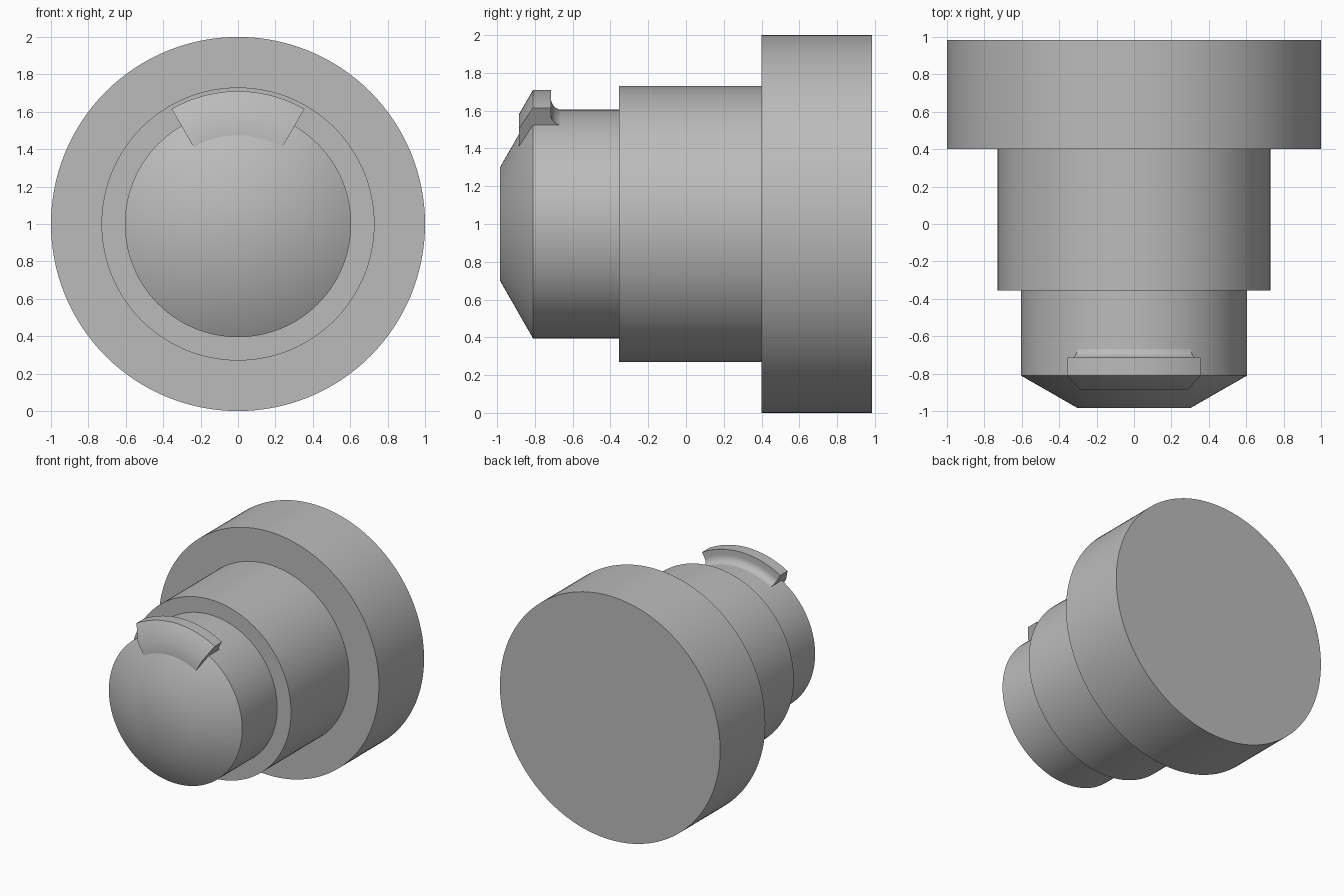
import bpy, bmesh, math
from mathutils import Matrix, Vector

if "Cube" in bpy.data.objects:
    bpy.data.objects.remove(bpy.data.objects["Cube"], do_unlink=True)

GREY = (0.5, 0.5, 0.5, 1.0)
grey = bpy.data.materials.new("plain_grey")
grey.use_nodes = True
grey.diffuse_color = GREY
grey.node_tree.nodes["Principled BSDF"].inputs["Base Color"].default_value = GREY

AXIS = Vector((0, 0, 1))  # turning axis runs along y at this height


def turned(name, profile, start, sweep, steps, closed):
    """Sweep a (radius, y) profile about the axis; angles run from straight up."""
    bm = bmesh.new()
    full = abs(sweep - 2 * math.pi) < 1e-6
    rings = []
    for i in range(steps if full else steps + 1):
        turn = Matrix.Rotation(start + sweep * i / steps, 3, 'Y')
        rings.append([bm.verts.new(AXIS + turn @ Vector((0, y, r))) for r, y in profile])
    n = len(profile)
    pairs = list(zip(rings, rings[1:]))
    if full:
        pairs.append((rings[-1], rings[0]))
    for a, b in pairs:
        for j in range(n if closed else n - 1):
            k = (j + 1) % n
            bm.faces.new((a[j], a[k], b[k], b[j]))
    # flat ends
    if closed:
        bm.faces.new(rings[0])
        bm.faces.new(rings[-1])
    else:
        bm.faces.new([ring[0] for ring in rings])
        bm.faces.new([ring[-1] for ring in rings])
    bmesh.ops.recalc_face_normals(bm, faces=bm.faces[:])
    mesh = bpy.data.meshes.new(name)
    bm.to_mesh(mesh)
    bm.free()
    mesh.materials.append(grey)
    obj = bpy.data.objects.new(name, mesh)
    bpy.context.collection.objects.link(obj)
    bpy.ops.object.select_all(action='DESELECT')
    obj.select_set(True)
    bpy.context.view_layer.objects.active = obj
    bpy.ops.object.shade_smooth_by_angle(angle=math.radians(35))
    return obj


# Stepped body: chamfered nose, neck, collar and wide flange
body = [(0.30, -0.985), (0.605, -0.81), (0.605, -0.355), (0.73, -0.355),
        (0.73, 0.40), (1.0, 0.40), (1.0, 0.985)]
turned("stepped_body", body, 0, 2 * math.pi, 128, False)

# Locating key on top of the nose, with a rounded fillet behind it
fillet = []
for i in range(9):
    a = math.pi / 2 * i / 8
    fillet.append((0.665 - 0.062 * math.sin(a), -0.653 - 0.062 * math.cos(a)))
key = [(0.46, -0.885), (0.58, -0.885), (0.71, -0.81), (0.71, -0.715)] + fillet + [(0.55, -0.653)]
turned("locating_key", key, -math.pi / 6, math.pi / 3, 24, True)
